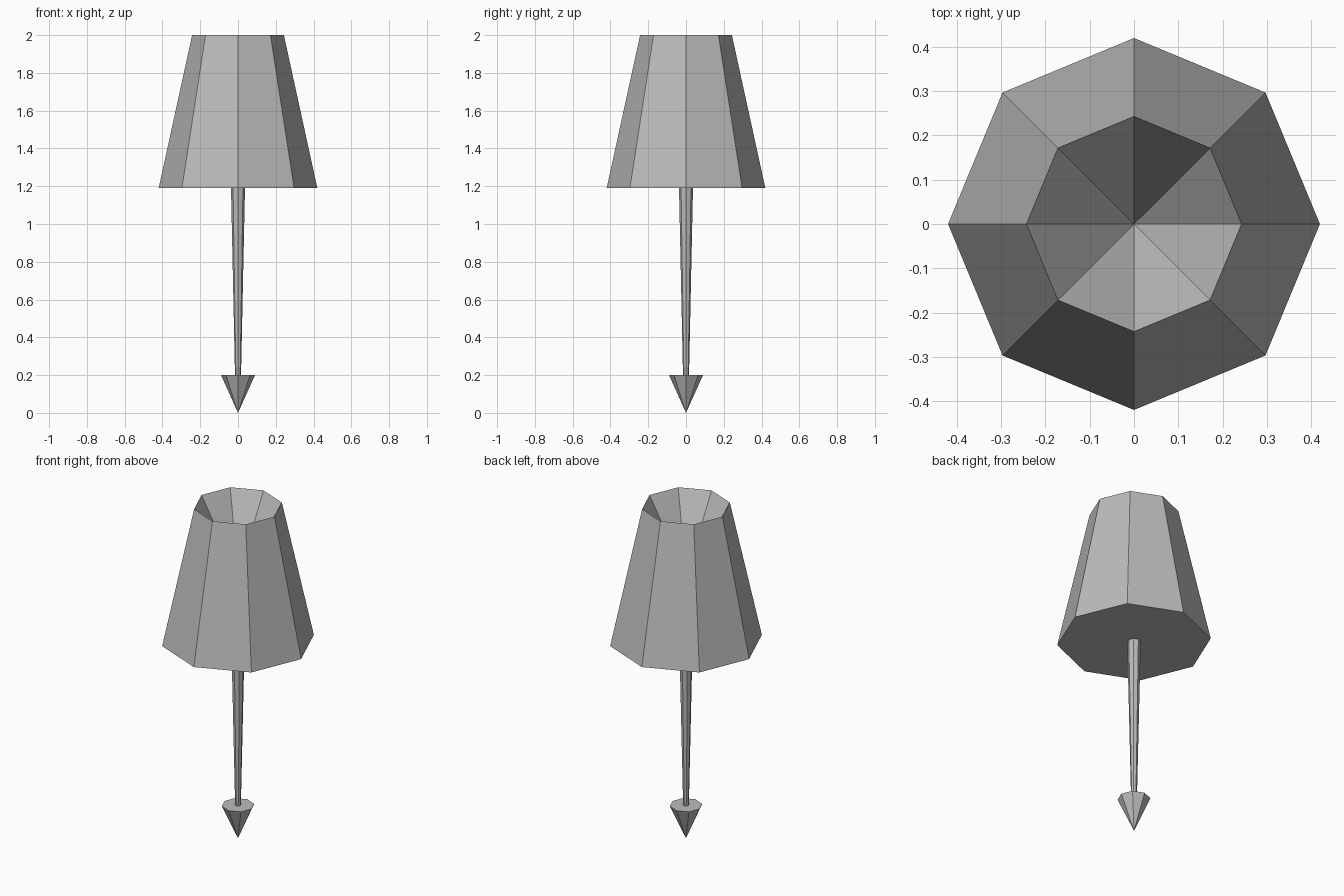
import bpy, bmesh, math

if "Cube" in bpy.data.objects:
    bpy.data.objects.remove(bpy.data.objects["Cube"])

SIDES = 8
grey = bpy.data.materials.new("plain_grey")
grey.diffuse_color = (0.5, 0.5, 0.5, 1)
grey.use_nodes = True
grey.node_tree.nodes["Principled BSDF"].inputs["Base Color"].default_value = grey.diffuse_color


def lathe(name, profile):
    """Spin (radius, z) points into a flat-faced octagonal solid; radius 0 is a point."""
    bm = bmesh.new()
    rings = []
    for r, z in profile:
        n = SIDES if r > 0 else 1
        rings.append([bm.verts.new((r * math.cos(math.tau * i / SIDES),
                                    r * math.sin(math.tau * i / SIDES), z))
                      for i in range(n)])
    for a, b in zip(rings, rings[1:]):
        for i in range(SIDES):
            j = (i + 1) % SIDES
            quad = [a[i % len(a)], a[j % len(a)], b[j % len(b)], b[i % len(b)]]
            bm.faces.new(list(dict.fromkeys(quad)))
    # flat caps on open ends
    for ring in (rings[0], rings[-1]):
        if len(ring) > 1:
            bm.faces.new(ring)
    bmesh.ops.recalc_face_normals(bm, faces=bm.faces)
    mesh = bpy.data.meshes.new(name)
    bm.to_mesh(mesh)
    bm.free()
    mesh.materials.append(grey)
    obj = bpy.data.objects.new(name, mesh)
    bpy.context.collection.objects.link(obj)
    return obj


# Tapered head with a conical hollow in the top
lathe("head", [(0.42, 1.19), (0.243, 2.0), (0, 1.57)])
# Thin shaft, narrowing downward
lathe("shaft", [(0.016, 0.2), (0.037, 1.19)])
# Pointed tip
lathe("tip", [(0, 0.0), (0.09, 0.2)])
